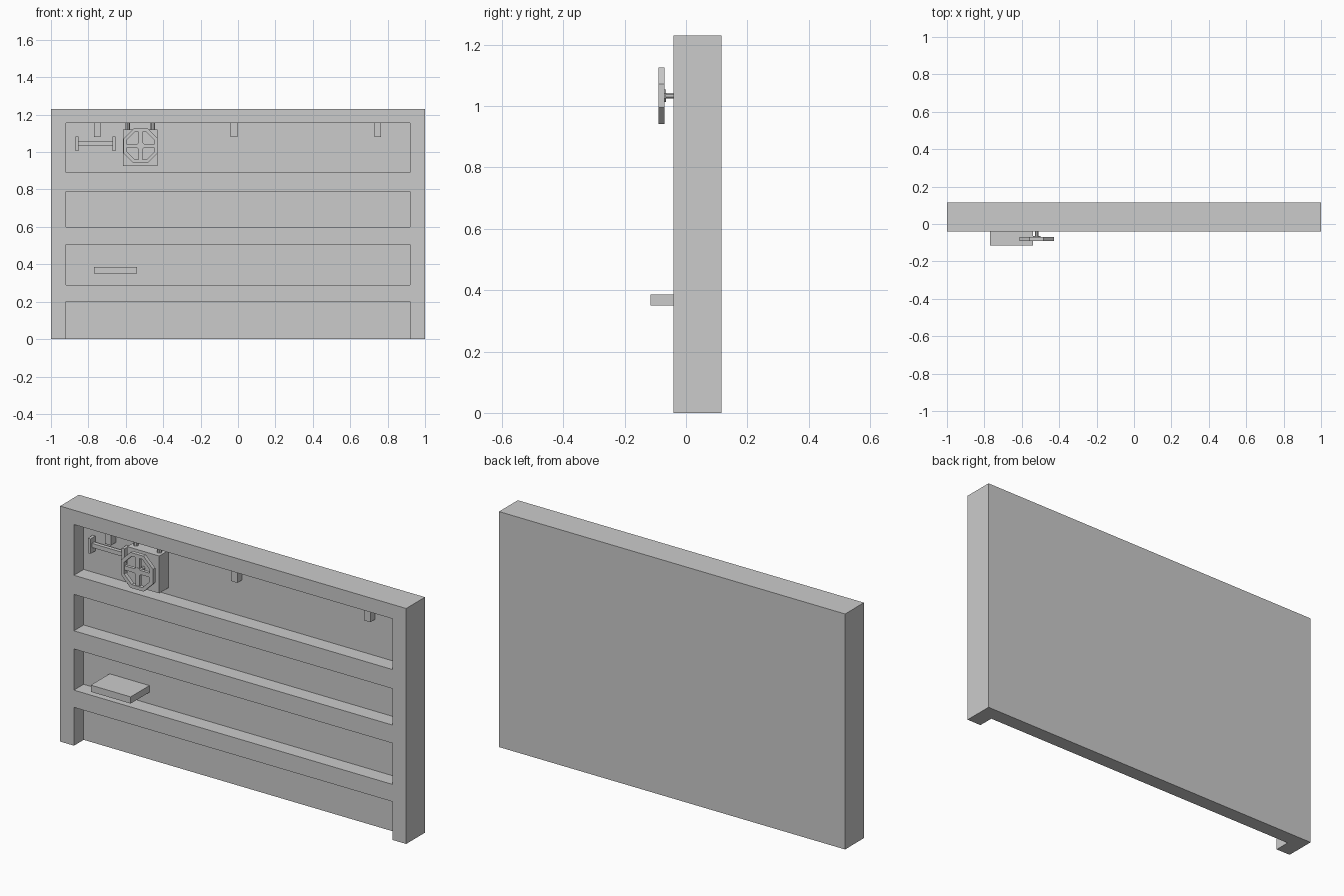
import bpy, bmesh, math
from mathutils import Matrix

if "Cube" in bpy.data.objects:
    bpy.data.objects.remove(bpy.data.objects["Cube"])


def link(name, bm):
    bmesh.ops.recalc_face_normals(bm, faces=bm.faces[:])
    mesh = bpy.data.meshes.new(name)
    bm.to_mesh(mesh)
    bm.free()
    ob = bpy.data.objects.new(name, mesh)
    bpy.context.collection.objects.link(ob)
    return ob


def box(name, x, y, z):
    bm = bmesh.new()
    size = [b - a for a, b in (x, y, z)]
    mid = [(a + b) / 2 for a, b in (x, y, z)]
    bmesh.ops.create_cube(bm, size=1, matrix=Matrix.Translation(mid) @ Matrix.Diagonal((*size, 1)))
    return link(name, bm)


def cylinder(name, loc, r, depth, sides, rot=Matrix()):
    bm = bmesh.new()
    bmesh.ops.create_cone(bm, cap_ends=True, segments=sides, radius1=r, radius2=r,
                          depth=depth, matrix=Matrix.Translation(loc) @ rot)
    return link(name, bm)


FRONT, PANEL, BACK = -0.04, 0.04, 0.115

# Door slab with recessed panels between the rails (bottom one is open below)
door = box("door", (-1, 1), (FRONT, BACK), (0, 1.23))
for z in [(-0.1, 0.2), (0.29, 0.505), (0.6, 0.79), (0.89, 1.155)]:
    cutter = box("panel_cutter", (-0.92, 0.92), (FRONT - 0.1, PANEL), z)
    cutter.hide_render = True
    mod = door.modifiers.new("recess", 'BOOLEAN')
    mod.operation, mod.solver, mod.object = 'DIFFERENCE', 'EXACT', cutter
    bpy.context.view_layer.objects.active = door
    bpy.ops.object.modifier_apply(modifier=mod.name)
    bpy.data.objects.remove(cutter)

# Step
box("step", (-0.77, -0.54), (-0.115, PANEL), (0.35, 0.385))

# Hanging brackets under the top rail
for x in (-0.752, -0.022, 0.747):
    box("bracket", (x - 0.018, x + 0.018), (0, PANEL), (1.08, 1.155))

# Grab handle
for x in (-0.86, -0.664):
    box("handle_mount", (x - 0.008, x + 0.008), (0, PANEL), (1.005, 1.083))
box("handle_bar", (-0.86, -0.664), (0.01, 0.03), (1.034, 1.056))

# Brake gearbox with two rods up to the rail
box("brake_box", (-0.615, -0.43), (-0.036, PANEL), (0.925, 1.12))
for x in (-0.59, -0.455):
    cylinder("brake_rod", (x, 0.0, 1.137), 0.012, 0.04, 8)

# Brake wheel: octagonal rim, crossed spokes, hub and shaft
CX, CZ = -0.521, 1.033
Y0, Y1 = -0.09, -0.07
bm = bmesh.new()
rings = []
for i in range(8):
    a = math.radians(22.5 + 45 * i)
    rings.append([bm.verts.new((CX + r * math.cos(a), y, CZ + r * math.sin(a)))
                  for r, y in ((0.1, Y0), (0.1, Y1), (0.08, Y1), (0.08, Y0))])
for i in range(8):
    a, b = rings[i], rings[(i + 1) % 8]
    for k in range(4):
        m = (k + 1) % 4
        bm.faces.new((a[k], a[m], b[m], b[k]))
link("wheel_rim", bm)

box("spoke_horizontal", (CX - 0.076, CX + 0.076), (Y0 + 0.004, Y1), (CZ - 0.011, CZ + 0.011))
box("spoke_vertical", (CX - 0.011, CX + 0.011), (Y0 + 0.004, Y1), (CZ - 0.076, CZ + 0.076))
turn = Matrix.Rotation(math.pi / 2, 4, 'X') @ Matrix.Rotation(math.pi / 8, 4, 'Z')
cylinder("wheel_hub", (CX, -0.076, CZ), 0.022, 0.022, 8, turn)
cylinder("wheel_shaft", (CX, -0.05, CZ), 0.01, 0.04, 8, turn)
